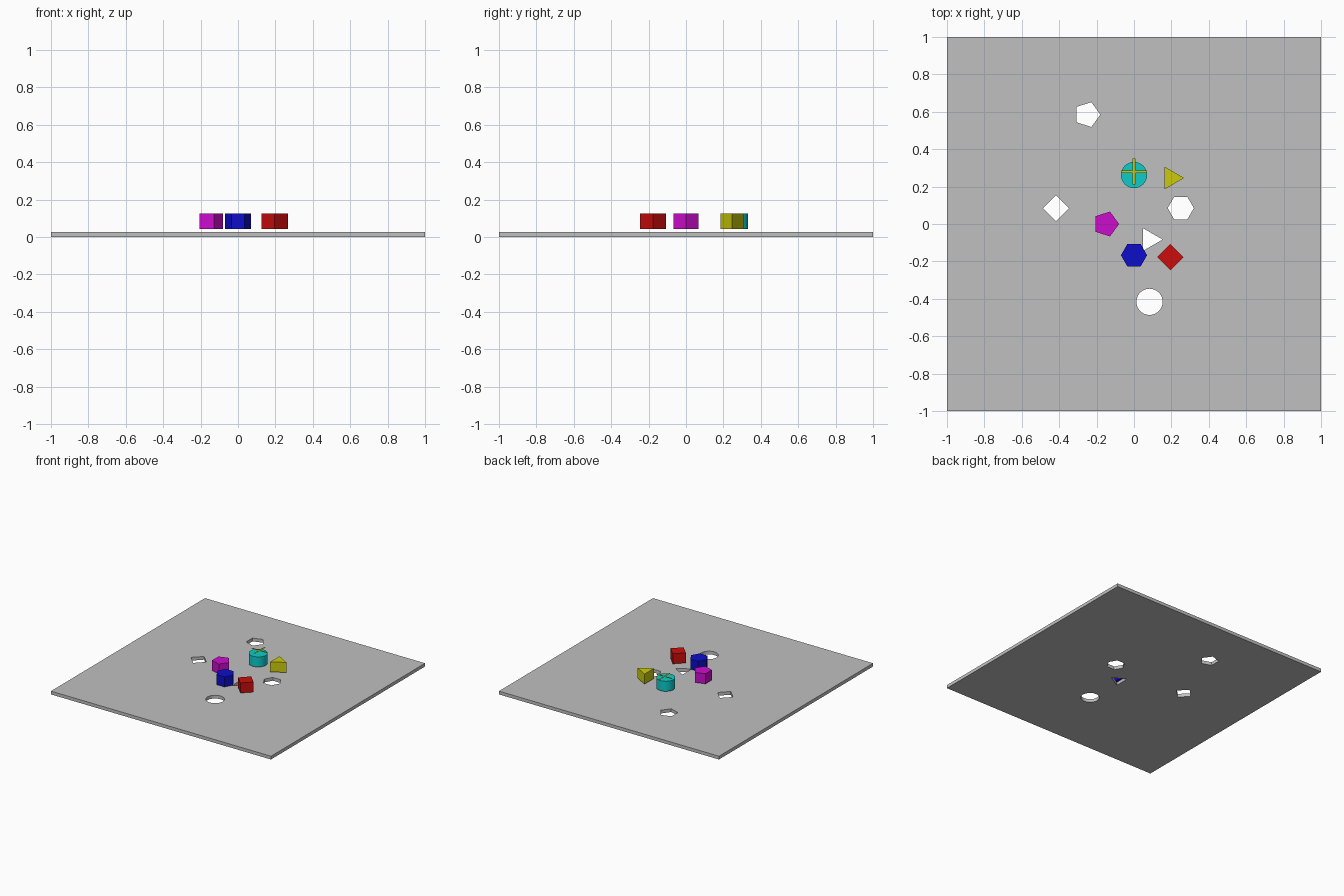
import bpy, bmesh, math

if "Cube" in bpy.data.objects:
    bpy.data.objects.remove(bpy.data.objects["Cube"])

PLATE_TOP = 0.027
Z0, Z1 = 0.043, 0.126     # floating pegs: bottom and top
R = 0.07                  # common radius of pegs and holes


def material(name, r, g, b):
    m = bpy.data.materials.new(name)
    m.diffuse_color = (r, g, b, 1)
    m.use_nodes = True
    m.node_tree.nodes["Principled BSDF"].inputs["Base Color"].default_value = m.diffuse_color
    return m


grey = material("grey", 0.53, 0.53, 0.53)
red = material("red", 0.6, 0.004, 0.004)
blue = material("blue", 0.004, 0.004, 0.6)
magenta = material("magenta", 0.6, 0.004, 0.6)
cyan = material("cyan", 0.004, 0.6, 0.6)
yellow = material("yellow", 0.6, 0.6, 0.004)


def ring(x, y, sides):
    """Regular polygon with one corner pointing along +x."""
    return [(x + R * math.cos(2 * math.pi * i / sides),
             y + R * math.sin(2 * math.pi * i / sides)) for i in range(sides)]


def add_object(name, mesh, mat):
    mesh.materials.clear()
    mesh.materials.append(mat)
    ob = bpy.data.objects.new(name, mesh)
    bpy.context.collection.objects.link(ob)
    return ob


# Base plate: filled 2D outline with five holes, extruded
curve = bpy.data.curves.new("plate_outline", 'CURVE')
curve.dimensions = '2D'
curve.fill_mode = 'BOTH'
curve.extrude = PLATE_TOP / 2
outlines = [[(-1, -1), (1, -1), (1, 1), (-1, 1)],
            ring(0.083, -0.083, 3), ring(-0.417, 0.085, 4),
            ring(-0.25, 0.585, 5), ring(0.25, 0.085, 6),
            ring(0.083, -0.416, 48)]
for pts in outlines:
    sp = curve.splines.new('POLY')
    sp.points.add(len(pts) - 1)
    for p, (x, y) in zip(sp.points, pts):
        p.co = (x, y, 0, 1)
    sp.use_cyclic_u = True
tmp = bpy.data.objects.new("plate_outline", curve)
bpy.context.collection.objects.link(tmp)
deps = bpy.context.evaluated_depsgraph_get()
plate_mesh = bpy.data.meshes.new_from_object(tmp.evaluated_get(deps))
bpy.data.objects.remove(tmp)
bm = bmesh.new()
bm.from_mesh(plate_mesh)
bmesh.ops.remove_doubles(bm, verts=bm.verts, dist=1e-5)
bmesh.ops.translate(bm, verts=bm.verts, vec=(0, 0, PLATE_TOP / 2))
bmesh.ops.recalc_face_normals(bm, faces=bm.faces)
for f in bm.faces:
    f.smooth = False
    f.material_index = 0
bm.to_mesh(plate_mesh)
bm.free()
add_object("base_plate", plate_mesh, grey)


# Pegs: prisms matching the holes
def peg(name, x, y, sides, mat):
    bm = bmesh.new()
    face = bm.faces.new([bm.verts.new((px, py, Z0)) for px, py in ring(x, y, sides)])
    top = bmesh.ops.extrude_face_region(bm, geom=[face], use_keep_orig=True)["geom"]
    bmesh.ops.translate(bm, vec=(0, 0, Z1 - Z0),
                        verts=[g for g in top if isinstance(g, bmesh.types.BMVert)])
    bmesh.ops.recalc_face_normals(bm, faces=bm.faces)
    for f in bm.faces:
        f.smooth = sides > 12 and len(f.verts) == 4
    for e in bm.edges:
        e.smooth = e.calc_face_angle(0) < math.radians(30)
    mesh = bpy.data.meshes.new(name)
    bm.to_mesh(mesh)
    bm.free()
    add_object(name, mesh, mat)


peg("triangle_peg", 0.198, 0.246, 3, yellow)
peg("square_peg", 0.195, -0.177, 4, red)
peg("pentagon_peg", -0.15, 0.0, 5, magenta)
peg("hexagon_peg", 0.0, -0.167, 6, blue)
peg("round_peg", 0.0, 0.262, 48, cyan)

# Flat cross marker hovering just above the round peg
CY, CZ, L, W = 0.28, 0.14, 0.07, 0.007
pts = [(W, W), (W, L), (-W, L), (-W, W), (-L, W), (-L, -W),
       (-W, -W), (-W, -L), (W, -L), (W, -W), (L, -W), (L, W)]
mesh = bpy.data.meshes.new("cross_marker")
mesh.from_pydata([(x, y + CY, CZ) for x, y in pts], [], [list(range(12))])
add_object("cross_marker", mesh, yellow)
